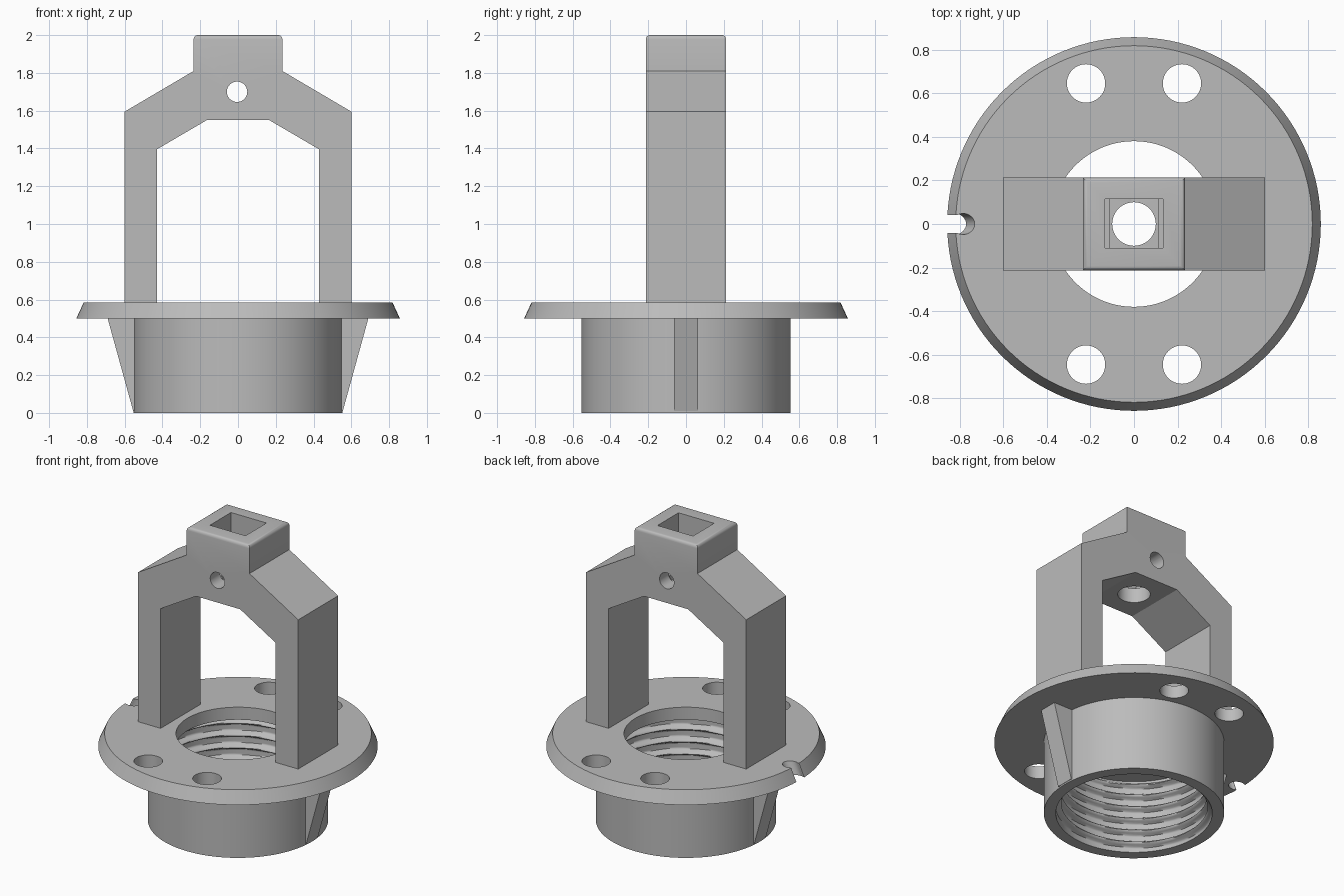
import bpy, bmesh, math
from mathutils import Matrix, Vector

cube = bpy.data.objects.get("Cube")
if cube:
    bpy.data.objects.remove(cube, do_unlink=True)

grey = bpy.data.materials.new("light_grey")
grey.use_nodes = True
COLOUR = (0.5, 0.5, 0.5, 1)
grey.diffuse_color = COLOUR
grey.node_tree.nodes["Principled BSDF"].inputs["Base Color"].default_value = COLOUR


def add_object(name, bm):
    bmesh.ops.recalc_face_normals(bm, faces=bm.faces)
    mesh = bpy.data.meshes.new(name)
    bm.to_mesh(mesh)
    bm.free()
    mesh.materials.append(grey)
    ob = bpy.data.objects.new(name, mesh)
    bpy.context.collection.objects.link(ob)
    return ob


def activate(ob):
    bpy.ops.object.select_all(action='DESELECT')
    ob.select_set(True)
    bpy.context.view_layer.objects.active = ob


def smooth(ob, degrees=25):
    activate(ob)
    bpy.ops.object.shade_smooth_by_angle(angle=math.radians(degrees))


def rod(name, start, end, r1, r2=None, sides=48):
    """Cylinder or cone between two points."""
    a, b = Vector(start), Vector(end)
    turn = (b - a).to_track_quat('Z', 'Y').to_matrix().to_4x4()
    bm = bmesh.new()
    bmesh.ops.create_cone(bm, cap_ends=True, segments=sides, radius1=r1,
                          radius2=r1 if r2 is None else r2, depth=(b - a).length,
                          matrix=Matrix.Translation((a + b) / 2) @ turn)
    return add_object(name, bm)


def box(name, low, high):
    a, b = Vector(low), Vector(high)
    bm = bmesh.new()
    bmesh.ops.create_cube(bm, size=1, matrix=Matrix.Translation((a + b) / 2)
                          @ Matrix.Diagonal((*(b - a), 1)))
    return add_object(name, bm)


def extrude_xz(name, points, depth):
    """Front-view outline given thickness along y."""
    bm = bmesh.new()
    face = bm.faces.new([bm.verts.new((x, -depth, z)) for x, z in points])
    new = bmesh.ops.extrude_face_region(bm, geom=[face])["geom"]
    bmesh.ops.translate(bm, vec=(0, 2 * depth, 0),
                        verts=[v for v in new if isinstance(v, bmesh.types.BMVert)])
    return add_object(name, bm)


def cut(ob, cutters):
    for cutter in cutters:
        mod = ob.modifiers.new("cut", 'BOOLEAN')
        mod.operation, mod.solver, mod.object = 'DIFFERENCE', 'EXACT', cutter
        activate(ob)
        bpy.ops.object.modifier_apply(modifier=mod.name)
        bpy.data.objects.remove(cutter, do_unlink=True)


# Flange: bevelled disc with centre opening, screw holes and a keyhole notch
BASE, TOP = 0.5, 0.585
flange = rod("flange", (0, 0, BASE), (0, 0, TOP), 0.857, 0.818, 128)
holes = [rod("hole_cutter", (0, 0, 0.4), (0, 0, 0.7), 0.38, sides=96)]
for x in (-0.22, 0.22):
    for y in (-0.645, 0.645):
        holes.append(rod("hole_cutter", (x, y, 0.4), (x, y, 0.7), 0.088))
holes.append(rod("notch_cutter", (-0.87, 0, 0.4), (-0.73, 0, 0.7), 0.048, sides=32))
holes.append(box("slot_cutter", (-0.95, -0.042, 0.4), (-0.8, 0.042, 0.7)))
cut(flange, holes)
smooth(flange)

# Sleeve: plain outside, helical thread inside
SIDES, TURNS, STEPS = 96, 6, 12
bm = bmesh.new()
columns = []
for i in range(SIDES):
    a = 2 * math.pi * i / SIDES
    profile = [(0.553, BASE), (0.553, 0)]
    rows = TURNS * STEPS
    for j in range(rows + 1):
        t = j / rows
        ridge = max(0, math.cos(2 * math.pi * TURNS * t - a))
        fade = min(1, 12 * t, 12 * (1 - t))
        profile.append((0.48 - 0.035 * ridge * fade, BASE * t))
    columns.append([bm.verts.new((r * math.cos(a), r * math.sin(a), z)) for r, z in profile])
for i, col in enumerate(columns):
    nxt = columns[(i + 1) % SIDES]
    for j in range(len(col)):
        k = (j + 1) % len(col)
        bm.faces.new((col[j], nxt[j], nxt[k], col[k]))
smooth(add_object("threaded_sleeve", bm), 50)

# Tapered ribs on both sides of the sleeve
for side, name in ((1, "left_rib"), (-1, "right_rib")):
    outline = [(0.54, 0.01), (0.555, 0.01), (0.69, BASE), (0.54, BASE)]
    extrude_xz(name, [(side * x, z) for x, z in outline], 0.063)

# Arch frame with its raised head
half = [(0.43, TOP), (0.6, TOP), (0.6, 1.595), (0.235, 1.81), (0.235, 2.0)]
inner = [(0.165, 1.55), (0.43, 1.395)]
mirror = lambda pts: [(-x, z) for x, z in reversed(pts)]
arch = extrude_xz("arch_frame", half + mirror(half) + mirror(inner) + inner, 0.213)

# Rounded rim of the head
bm = bmesh.new()
bm.from_mesh(arch.data)
rim = [e for e in bm.edges if all(v.co.z > 1.99 for v in e.verts)]
bmesh.ops.bevel(bm, geom=rim, offset=0.022, segments=4, profile=0.5, affect='EDGES')
bm.to_mesh(arch.data)
bm.free()

# Stepped square socket, round outlet below it and a cross hole
cut(arch, [box("socket_cutter", (-0.133, -0.11, 1.82), (0.133, 0.115, 2.1)),
           box("socket_cutter", (-0.11, -0.11, 1.65), (0.11, 0.115, 1.9)),
           rod("outlet_cutter", (0, 0, 1.45), (0, 0, 1.8), 0.1),
           rod("cross_hole_cutter", (-0.005, -0.4, 1.7), (-0.005, 0.4, 1.7), 0.054, sides=32)])
smooth(arch)
